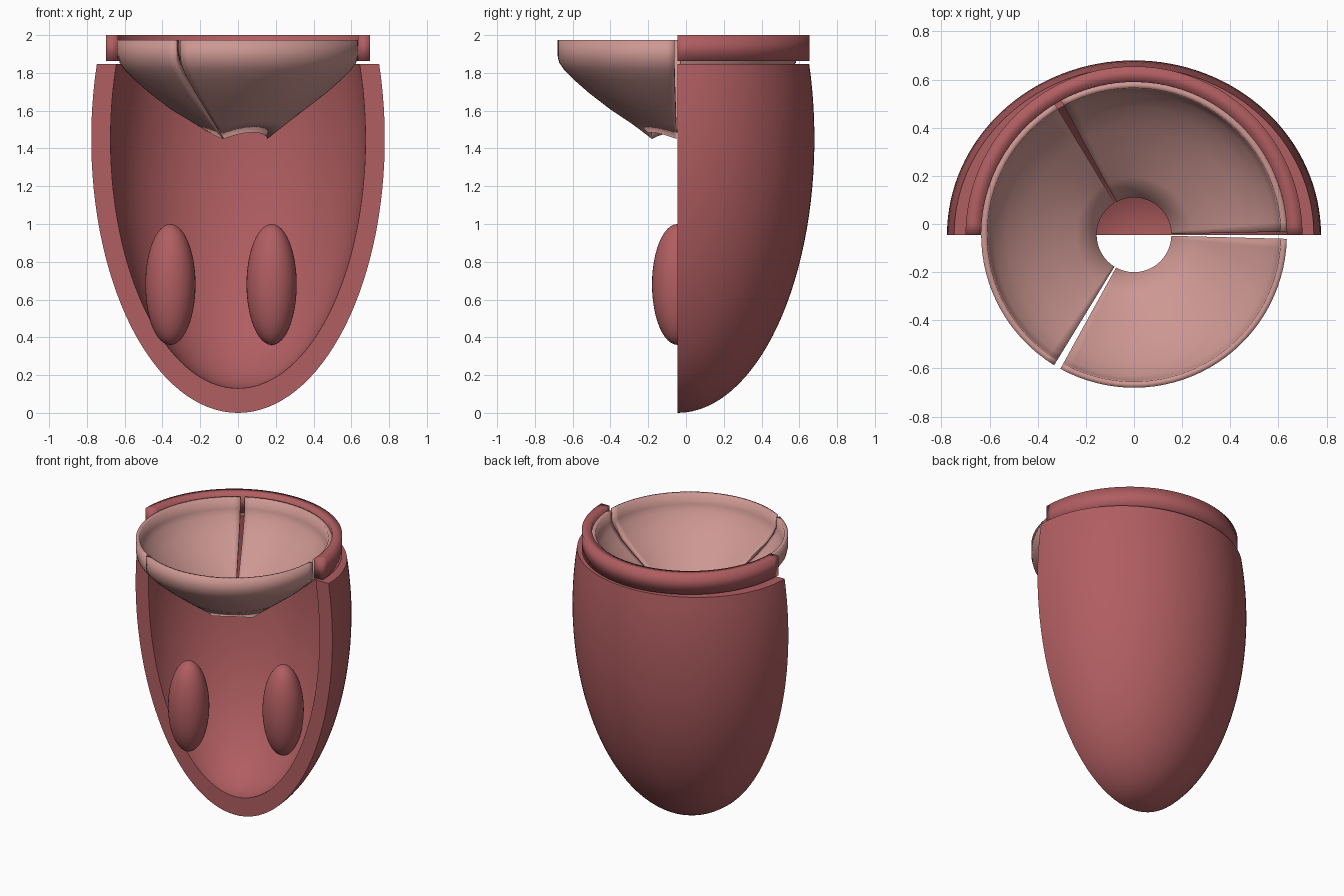
import bpy, bmesh, math
from math import sin, cos, radians

cube = bpy.data.objects.get("Cube")
if cube:
    bpy.data.objects.remove(cube, do_unlink=True)

AXIS_Y = -0.045


def material(name, rgb):
    m = bpy.data.materials.new(name)
    m.use_nodes = True
    colour = (*rgb, 1)
    m.diffuse_color = colour
    m.node_tree.nodes["Principled BSDF"].inputs["Base Color"].default_value = colour
    return m


muscle_red = material("muscle red", (0.44, 0.112, 0.12))
leaflet_pink = material("leaflet pink", (0.61, 0.31, 0.288))


def finish(bm, name, mat, angle=180):
    bmesh.ops.recalc_face_normals(bm, faces=bm.faces)
    mesh = bpy.data.meshes.new(name)
    bm.to_mesh(mesh)
    bm.free()
    mesh.materials.append(mat)
    mesh.shade_smooth()
    mesh.set_sharp_from_angle(angle=radians(angle))
    ob = bpy.data.objects.new(name, mesh)
    ob.location.y = AXIS_Y
    bpy.context.scene.collection.objects.link(ob)


def sweep(name, profile, start, end, steps, mat, y_scale=1.0, lift=None, angle=180):
    """Turn a closed (radius, z) loop through an arc and cap both ends."""
    bm = bmesh.new()
    loops = []
    for i in range(steps + 1):
        t = i / steps
        a = radians(start + (end - start) * t)
        loops.append([bm.verts.new((r * cos(a), r * sin(a) * y_scale,
                                    z + (lift(r, t) if lift else 0)))
                      for r, z in profile])
    n = len(profile)
    for a, b in zip(loops, loops[1:]):
        for j in range(n):
            k = (j + 1) % n
            if profile[j][0] + profile[k][0] > 1e-6:
                bm.faces.new((a[j], a[k], b[k], b[j]))
    bm.faces.new(loops[0])
    bm.faces.new(loops[-1][::-1])
    bmesh.ops.remove_doubles(bm, verts=bm.verts, dist=1e-5)
    finish(bm, name, mat, angle)


# Half shell of the chamber: outer and inner ellipse cut at the rim height
TOP, MID = 1.848, 1.45


def ellipse_arc(radius, height, steps=36):
    last = math.pi / 2 + math.asin((TOP - MID) / height)
    return [(radius * sin(last * i / steps), MID - height * cos(last * i / steps))
            for i in range(steps + 1)]


shell = ellipse_arc(0.777, MID) + ellipse_arc(0.675, 1.32)[::-1]
sweep("chamber_wall", shell, 0, 180, 64, muscle_red, y_scale=0.933, angle=40)

# Half ring above the wall, softly shaded all round
ring = [(0.635, 1.862), (0.70, 1.862), (0.70, 2.0), (0.635, 2.0)]
sweep("valve_ring", ring, 0, 180, 48, muscle_red)

# Three valve leaflets with narrow slits between them
outer = [(0.155, 1.45), (0.25, 1.525), (0.36, 1.61), (0.47, 1.695), (0.55, 1.765),
         (0.60, 1.815), (0.627, 1.855), (0.635, 1.89), (0.635, 1.975)]
inner = [(0.610, 1.975), (0.605, 1.90), (0.585, 1.86), (0.53, 1.79),
         (0.45, 1.72), (0.34, 1.635), (0.24, 1.555), (0.155, 1.485)]


def free_edge_arch(r, t):
    """Raise the middle of each leaflet's free edge."""
    return 0.035 * sin(math.pi * t) * max(0, 1 - (r - 0.155) / 0.2)


for name, start in (("back_left_leaflet", 0), ("back_right_leaflet", 120),
                    ("front_leaflet", 240)):
    sweep(name, outer + inner, start + 1.2, start + 118.5, 32,
          leaflet_pink, lift=free_edge_arch)

# Egg-shaped muscles: one at the open front, one deep inside the chamber
for name, x, y in (("right_papillary_muscle", -0.358, 0),
                   ("left_papillary_muscle", 0.178, 0.30)):
    bm = bmesh.new()
    bmesh.ops.create_uvsphere(bm, u_segments=40, v_segments=24, radius=1)
    bmesh.ops.scale(bm, verts=bm.verts, vec=(0.133, 0.135, 0.32))
    bmesh.ops.translate(bm, verts=bm.verts, vec=(x, y, 0.68))
    finish(bm, name, muscle_red)
